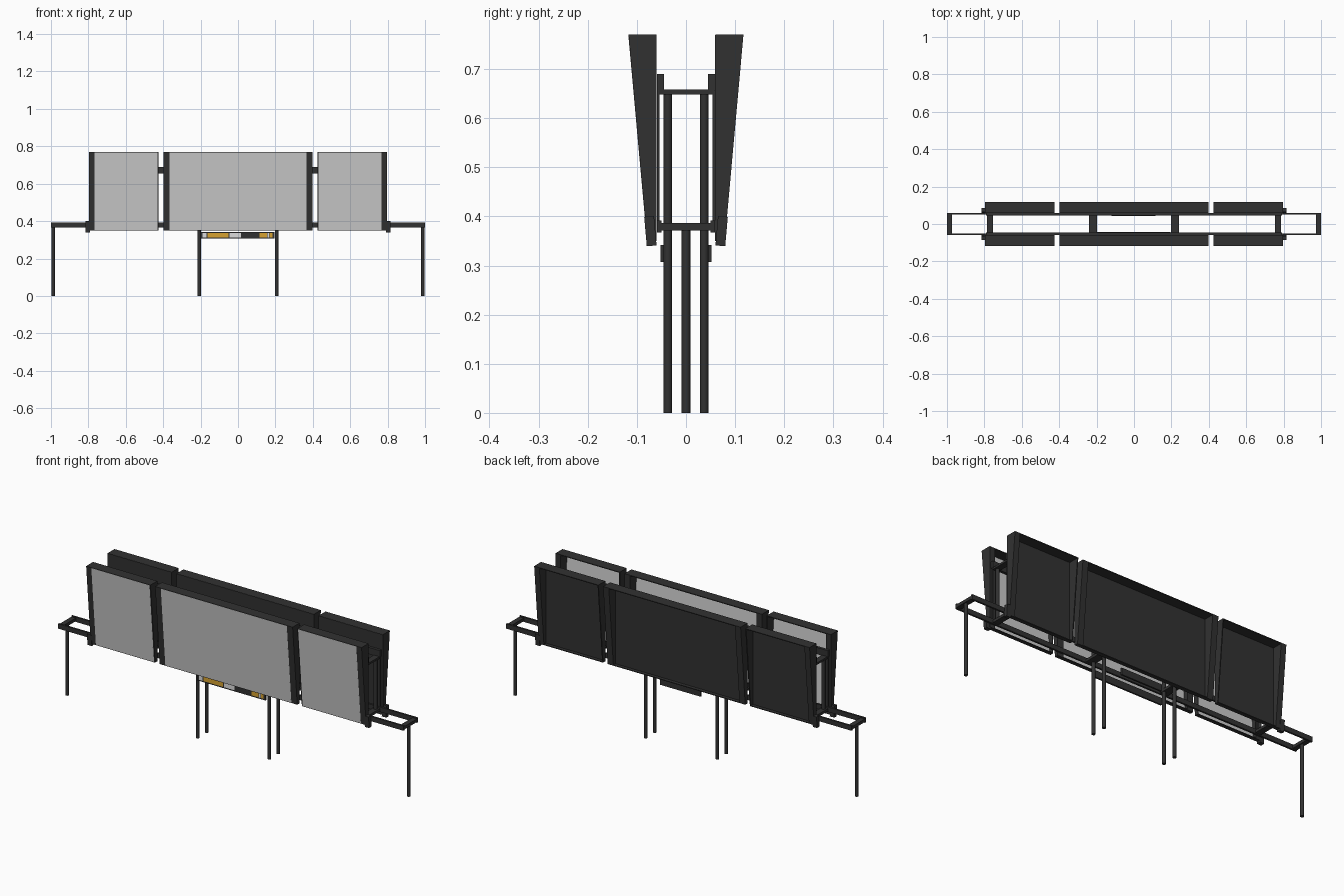
import bpy
import bmesh
from math import radians
from mathutils import Matrix, Vector

cube = bpy.data.objects.get("Cube")
if cube:
    bpy.data.objects.remove(cube)


def material(name, rgb):
    m = bpy.data.materials.new(name)
    m.use_nodes = True
    m.diffuse_color = (*rgb, 1)
    m.node_tree.nodes["Principled BSDF"].inputs["Base Color"].default_value = (*rgb, 1)
    return m


DARK = material("dark steel", (0.031, 0.031, 0.031))
GREY = material("light grey sheet", (0.6, 0.6, 0.6))
GOLD = material("amber", (0.68, 0.36, 0.03))
WHITE = material("pale plate", (0.72, 0.72, 0.72))


def finish(bm, name, mat):
    bmesh.ops.recalc_face_normals(bm, faces=bm.faces)
    me = bpy.data.meshes.new(name)
    bm.to_mesh(me)
    bm.free()
    me.materials.append(mat)
    ob = bpy.data.objects.new(name, me)
    bpy.context.collection.objects.link(ob)
    return ob


def box(name, x, y, z, mat=DARK, tilt=0):
    """Box from (low, high) ranges, optionally tilted about x."""
    lo, hi = Vector((x[0], y[0], z[0])), Vector((x[1], y[1], z[1]))
    bm = bmesh.new()
    bmesh.ops.create_cube(bm, size=1)
    bmesh.ops.scale(bm, vec=hi - lo, verts=bm.verts)
    bmesh.ops.rotate(bm, matrix=Matrix.Rotation(tilt, 3, "X"), verts=bm.verts)
    bmesh.ops.translate(bm, vec=(lo + hi) / 2, verts=bm.verts)
    return finish(bm, name, mat)


def prism(name, profile, x, mat=DARK):
    """Extrude a (y, z) profile along x."""
    bm = bmesh.new()
    f = bm.faces.new([bm.verts.new((x[0], y, z)) for y, z in profile])
    r = bmesh.ops.extrude_face_region(bm, geom=[f])
    verts = [v for v in r["geom"] if isinstance(v, bmesh.types.BMVert)]
    bmesh.ops.translate(bm, vec=(x[1] - x[0], 0, 0), verts=verts)
    return finish(bm, name, mat)


def pole(name, x, y, top, bottom=0):
    bm = bmesh.new()
    bmesh.ops.create_cone(bm, cap_ends=True, segments=12, radius1=0.009,
                          radius2=0.009, depth=top - bottom)
    bmesh.ops.translate(bm, vec=(x, y, (top + bottom) / 2), verts=bm.verts)
    ob = finish(bm, name, DARK)
    for p in ob.data.polygons:
        p.use_smooth = abs(p.normal.z) < 0.5
    return ob


def span(side, a, b):
    return tuple(sorted((side * a, side * b)))


BOTTOM, TOP, BACK = 0.35, 0.77, 0.06


def outer(z):
    """Depth of the leaning front edge at height z."""
    return 0.079 + 0.038 * (z - BOTTOM) / (TOP - BOTTOM)


def wedge(side, z0, z1):
    """Profile from the upright back edge to the leaning front edge."""
    return [(side * BACK, z0), (side * outer(z0), z0),
            (side * outer(z1), z1), (side * BACK, z1)]


# Wedge-sided display panels: x range, left wall width, right wall width
PANELS = {
    "right": (-0.797, -0.425, 0.03, 0.005),
    "centre": (-0.398, 0.398, 0.033, 0.033),
    "left": (0.425, 0.797, 0.005, 0.03),
}

for s, face in ((-1, "front"), (1, "back")):
    for key, (x0, x1, wl, wr) in PANELS.items():
        n = f"{face}_{key}_panel"
        inside = (x0 + wl, x1 - wr)
        prism(n + "_side_a", wedge(s, BOTTOM, TOP), (x0, x0 + wl))
        prism(n + "_side_b", wedge(s, BOTTOM, TOP), (x1 - wr, x1))
        prism(n + "_sill", wedge(s, BOTTOM, BOTTOM + 0.004), inside)
        prism(n + "_lip", wedge(s, TOP - 0.004, TOP), inside)
        if s < 0:
            # Pale leaning sheet on the front, open behind
            lo, hi = BOTTOM + 0.002, TOP - 0.002
            sheet = [(-outer(z) + d, z) for z, d in
                     ((lo, -0.0005), (hi, -0.0005), (hi, 0.002), (lo, 0.002))]
            prism(n + "_sheet", sheet, inside, GREY)
        else:
            box(n + "_sheet", (x0, x1), (BACK - 0.001, BACK + 0.002), (BOTTOM, TOP - 0.001))

    # Long rails behind the panels
    box(face + "_upper_rail", (-0.79, 0.79), span(s, 0.045, 0.0595), (0.655, 0.69))
    box(face + "_lower_rail", (-1, 1), span(s, 0.05, 0.0595), (0.367, 0.392))

    for e, end in ((-1, "right"), (1, "left")):
        # Legs, uprights, straps and end clamps
        pole(f"{face}_{end}_leg", e * 0.207, s * 0.037, 0.65)
        pole(f"{face}_{end}_upright", e * 0.77, s * 0.037, 0.65, 0.375)
        box(f"{face}_{end}_strap", span(e, 0.762, 0.785), span(s, 0.0535, 0.0595), (0.39, 0.66))
        box(f"{face}_{end}_clamp", span(e, 0.79, 0.815), span(s, 0.0625, 0.0825),
            (0.34, 0.4), tilt=-s * radians(5))

for e, end in ((-1, "right"), (1, "left")):
    # End legs and the cross members tying both sides together
    pole(end + "_end_leg", e * 0.988, 0, 0.38)
    box(end + "_end_crossbar", span(e, 0.974, 1), (-0.055, 0.055), (0.371, 0.387))
    for label, a, b in (("inner", 0.197, 0.24), ("outer", 0.755, 0.787)):
        box(f"{end}_{label}_upper_crossbar", span(e, a, b), (-0.058, 0.058), (0.648, 0.658))
        box(f"{end}_{label}_lower_crossbar", span(e, a, b), (-0.052, 0.052), (0.371, 0.385))

# Small name boards under the centre panels
box("front_board", (-0.2, 0.195), (-0.0515, -0.043), (0.307, 0.342))
box("back_board", (-0.12, 0.115), (0.043, 0.0515), (0.307, 0.342))

# Coloured plates on the front board
for i, (a, b, m) in enumerate(((-0.19, -0.168, WHITE), (-0.163, -0.05, GOLD),
                               (-0.045, 0.017, WHITE), (0.115, 0.155, GOLD),
                               (0.158, 0.166, WHITE), (0.169, 0.185, GOLD))):
    box(f"board_plate_{i + 1}", (a, b), (-0.0522, -0.051), (0.313, 0.336), m)
